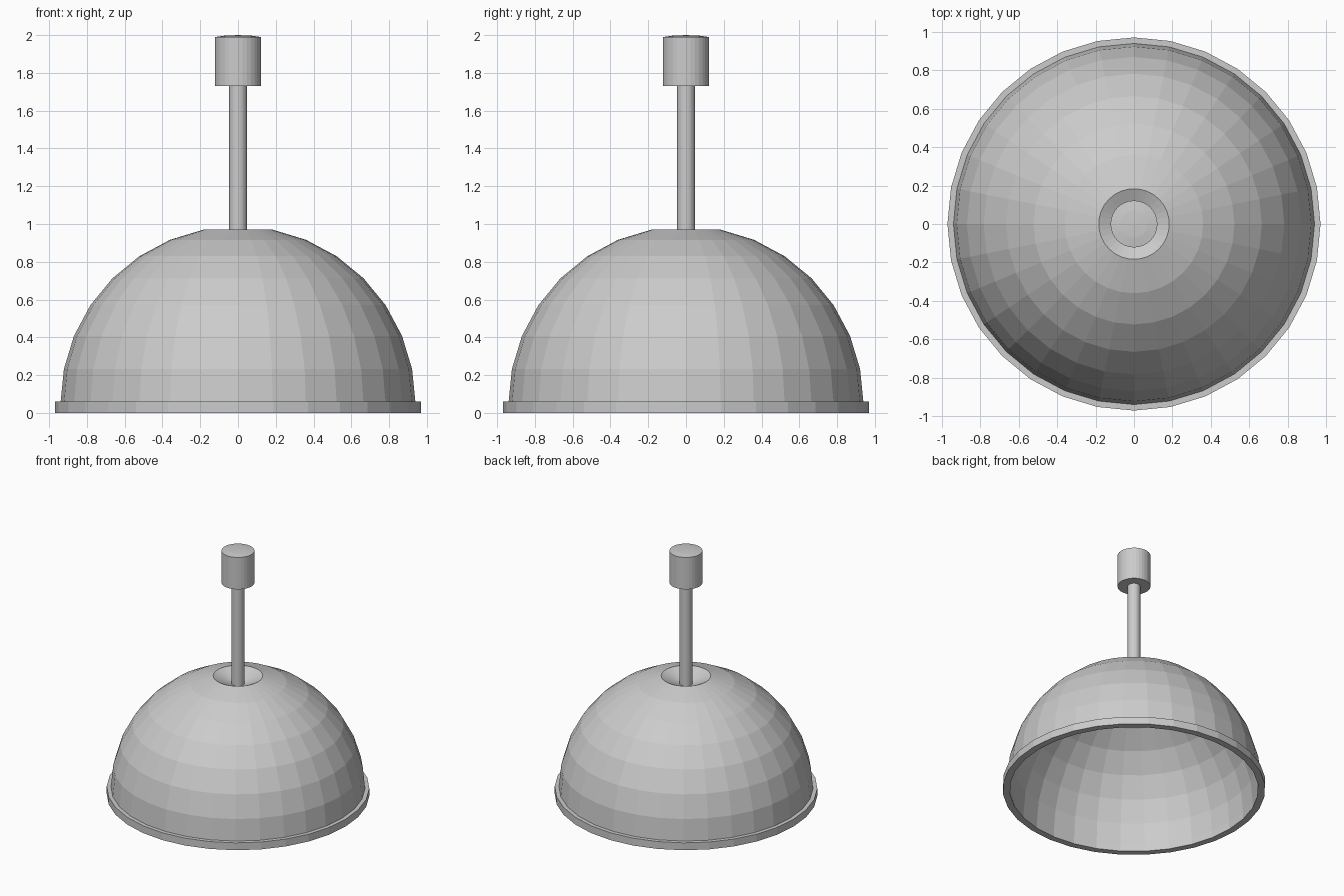
import bpy, bmesh
from math import sin, cos, pi, radians

if "Cube" in bpy.data.objects:
    bpy.data.objects.remove(bpy.data.objects["Cube"])

SEG = 32


def lathe(name, profile, closed=False):
    """Revolve (radius, z) points around z; radius 0 makes a pole."""
    bm = bmesh.new()
    rings = []
    for r, z in profile:
        if r < 1e-6:
            rings.append([bm.verts.new((0, 0, z))] * SEG)
        else:
            rings.append([bm.verts.new((r * cos(2 * pi * i / SEG), r * sin(2 * pi * i / SEG), z))
                          for i in range(SEG)])
    pairs = list(zip(rings, rings[1:]))
    if closed:
        pairs.append((rings[-1], rings[0]))
    for a, b in pairs:
        for i in range(SEG):
            j = (i + 1) % SEG
            loop = list(dict.fromkeys((a[i], a[j], b[j], b[i])))
            if len(loop) > 2:
                bm.faces.new(loop)
    bmesh.ops.recalc_face_normals(bm, faces=bm.faces)
    mesh = bpy.data.meshes.new(name)
    bm.to_mesh(mesh)
    bm.free()
    obj = bpy.data.objects.new(name, mesh)
    bpy.context.collection.objects.link(obj)
    return obj


def arc(radius):
    """Quarter circle from the equator to the ring just below the pole."""
    return [(radius * cos(radians(11.25 * k)), 0.048 + radius * sin(radians(11.25 * k)))
            for k in range(8)]


# thin dome shade with a sunken pole
outer = arc(0.94) + [(0, 0.885)]
inner = [(0, 0.865)] + arc(0.92)[::-1]
lathe("dome_shade", outer + inner, closed=True)

# flat band around the lower edge
lathe("rim_band", [(0.918, 0), (0.97, 0), (0.97, 0.06), (0.918, 0.06)], closed=True)

# hanging rod
lathe("rod", [(0, 0.88), (0.047, 0.88), (0.047, 1.75), (0, 1.75)])

# ceiling cap with slightly crowned top
lathe("ceiling_cap", [(0, 1.73), (0.122, 1.73), (0.122, 1.99), (0.07, 1.997), (0, 2.0)])
